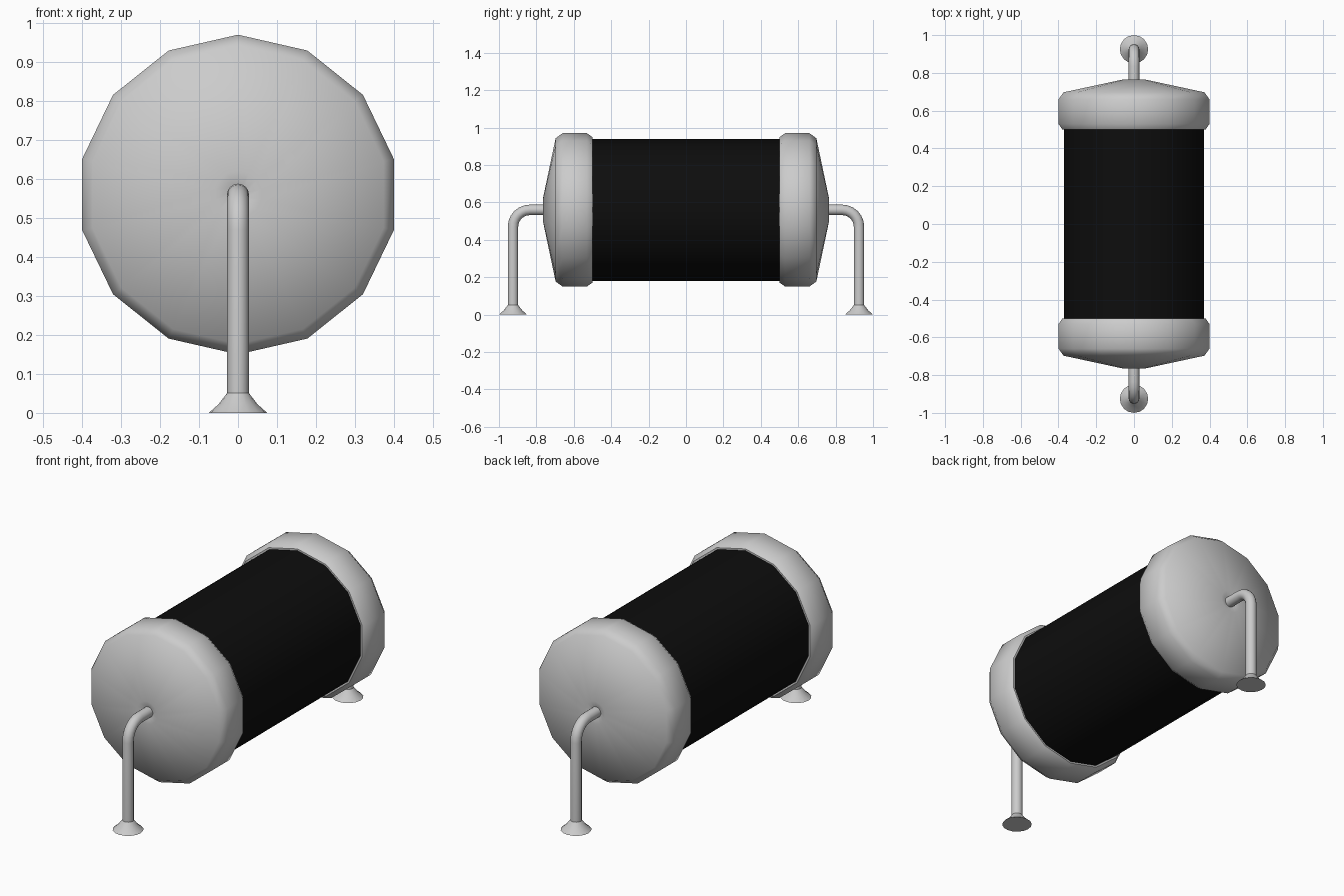
import bpy, bmesh, math
from mathutils import Matrix, Vector

if "Cube" in bpy.data.objects:
    bpy.data.objects.remove(bpy.data.objects["Cube"])

CENTER_Z = 0.56


def lathe(name, profile, sides, matrix):
    """Revolve (radius, height) points around local z; radius 0 makes a pole."""
    bm = bmesh.new()
    rings = []
    for r, h in profile:
        if r == 0:
            rings.append([bm.verts.new((0, 0, h))] * sides)
        else:
            rings.append([bm.verts.new((r * math.cos(math.tau * i / sides),
                                        r * math.sin(math.tau * i / sides), h))
                          for i in range(sides)])
    for a, b in zip(rings, rings[1:]):
        for i in range(sides):
            j = (i + 1) % sides
            bm.faces.new(list(dict.fromkeys((a[i], a[j], b[j], b[i]))))
    bm.transform(matrix)
    bmesh.ops.recalc_face_normals(bm, faces=bm.faces)
    return finish(name, bm)


def finish(name, bm, smooth=True):
    mesh = bpy.data.meshes.new(name)
    bm.to_mesh(mesh)
    bm.free()
    ob = bpy.data.objects.new(name, mesh)
    bpy.context.collection.objects.link(ob)
    for p in mesh.polygons:
        p.use_smooth = smooth
    bpy.ops.object.select_all(action='DESELECT')
    ob.select_set(True)
    bpy.context.view_layer.objects.active = ob
    bpy.ops.object.shade_smooth_by_angle(angle=math.radians(55))
    return ob


def wire(name, path, radius, sides, side):
    """Sweep a circle along a path of (y, z) points in the plane x = 0."""
    pts = [Vector((0, side * y, z)) for y, z in path]
    bm = bmesh.new()
    rings = []
    across = Vector((1, 0, 0))
    for i, p in enumerate(pts):
        t = (pts[min(i + 1, len(pts) - 1)] - pts[max(i - 1, 0)]).normalized()
        up = across.cross(t)
        rings.append([bm.verts.new(p + radius * (across * math.cos(math.tau * k / sides)
                                                 + up * math.sin(math.tau * k / sides)))
                      for k in range(sides)])
    for a, b in zip(rings, rings[1:]):
        for k in range(sides):
            j = (k + 1) % sides
            bm.faces.new((a[k], a[j], b[j], b[k]))
    bmesh.ops.recalc_face_normals(bm, faces=bm.faces)
    return finish(name, bm)


# Black 14-sided body lying along y, with a corner at the top
along_y = Matrix.Translation((0, 0, CENTER_Z)) @ Matrix.Rotation(-math.pi / 2, 4, 'X') \
    @ Matrix.Rotation(math.pi / 2, 4, 'Z')
body = lathe("body", [(0.38, -0.5), (0.38, 0.5)], 14, along_y)
black = bpy.data.materials.new("black")
black.diffuse_color = (0.004, 0.004, 0.004, 1)
black.use_nodes = True
black.node_tree.nodes["Principled BSDF"].inputs["Base Color"].default_value = black.diffuse_color
body.data.materials.append(black)

# Grey parts at each end
cap_profile = [(0.38, 0.50), (0.389, 0.50), (0.41, 0.53), (0.41, 0.66),
               (0.383, 0.697), (0.06, 0.765), (0.025, 0.755)]
bend = 0.09
lead_path = [(0.74, CENTER_Z)]
lead_path += [(0.925 - bend + bend * math.sin(a), CENTER_Z - bend + bend * math.cos(a))
              for a in (math.pi / 2 * i / 6 for i in range(7))]
lead_path += [(0.925, 0.04)]

for label, side in (("front", -1), ("back", 1)):
    flip = Matrix.Diagonal((1, side, 1, 1))
    # Rounded end cap
    lathe(label + "_cap", cap_profile, 14, flip @ along_y)
    # Bent wire lead
    wire(label + "_lead", lead_path, 0.028, 16, side)
    # Flared solder foot
    lathe(label + "_foot", [(0, 0), (0.075, 0), (0.05, 0.022), (0.031, 0.047), (0.027, 0.052)],
          16, Matrix.Translation((0, side * 0.925, 0)))
